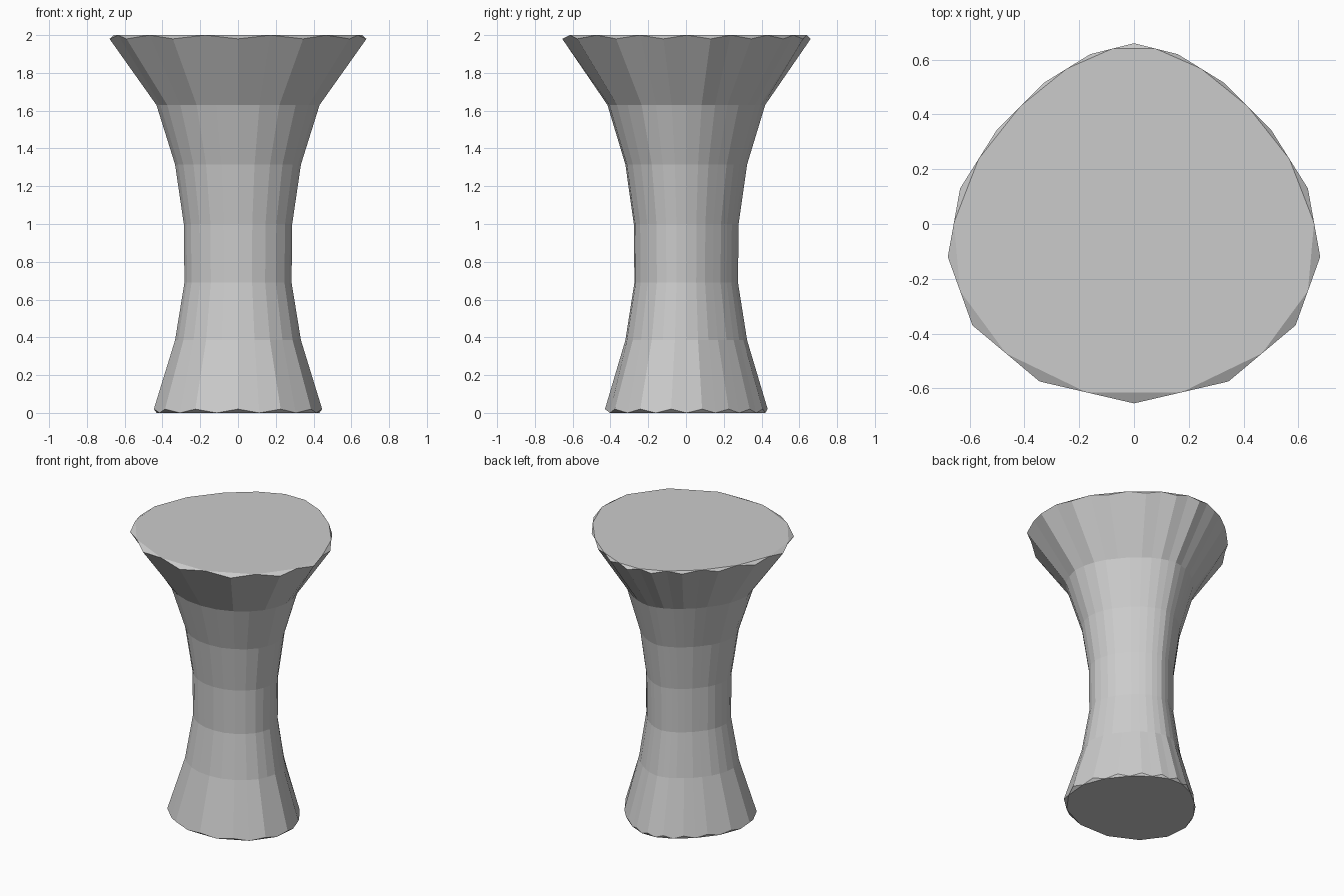
import bpy
import bmesh
from mathutils import Vector

if "Cube" in bpy.data.objects:
    bpy.data.objects.remove(bpy.data.objects["Cube"], do_unlink=True)

# Half outline of the egg-shaped cross-section, back to front
half = [(0, .66), (.16, .62), (.33, .515), (.5, .345), (.635, .13),
        (.68, -.12), (.59, -.37), (.345, -.575), (0, -.655)]
outline = [Vector(p) for p in half + [(-x, y) for x, y in half[-2:0:-1]]]
count = len(outline)

# Height and scale of the waist rings
waist = [(.385, .49), (.69, .417), (1.0, .422), (1.315, .49), (1.63, .635)]


def end_ring(bm, corner_z, cap_z, scale):
    """Ring whose edge midpoints reach the flat cap."""
    ring = []
    for i, p in enumerate(outline):
        mid = (p + outline[(i + 1) % count]) / 2
        ring.append(bm.verts.new((*(p * scale), corner_z)))
        ring.append(bm.verts.new((*(mid * scale), cap_z)))
    return ring


def round_ring(bm, z, scale):
    """Smoother ring with midpoints pushed out to the curve."""
    ring = []
    for i, p in enumerate(outline):
        q = outline[(i + 1) % count]
        mid = (p + q).normalized() * (p.length + q.length) / 2
        ring += [bm.verts.new((*(v * scale), z)) for v in (p, mid)]
    return ring


def cap(bm, ring):
    """Flat cap plus the small cut corners around it."""
    bm.faces.new(ring[1::2])
    for i in range(0, len(ring), 2):
        bm.faces.new((ring[i - 1], ring[i], ring[i + 1]))


# Flared pedestal body
bm = bmesh.new()
rings = [end_ring(bm, .02, 0, .655)]
rings += [round_ring(bm, z, s) for z, s in waist]
rings.append(end_ring(bm, 1.98, 2, 1))
for low, high in zip(rings, rings[1:]):
    for i in range(len(low)):
        bm.faces.new((low[i - 1], low[i], high[i], high[i - 1]))
cap(bm, rings[0])
cap(bm, rings[-1])
bmesh.ops.recalc_face_normals(bm, faces=bm.faces)
mesh = bpy.data.meshes.new("pedestal")
bm.to_mesh(mesh)
bm.free()

# Plain grey finish
grey = bpy.data.materials.new("light grey")
grey.use_nodes = True
color = (.6, .6, .6, 1)
grey.diffuse_color = color
grey.node_tree.nodes["Principled BSDF"].inputs["Base Color"].default_value = color
mesh.materials.append(grey)

pedestal = bpy.data.objects.new("pedestal", mesh)
bpy.context.collection.objects.link(pedestal)
